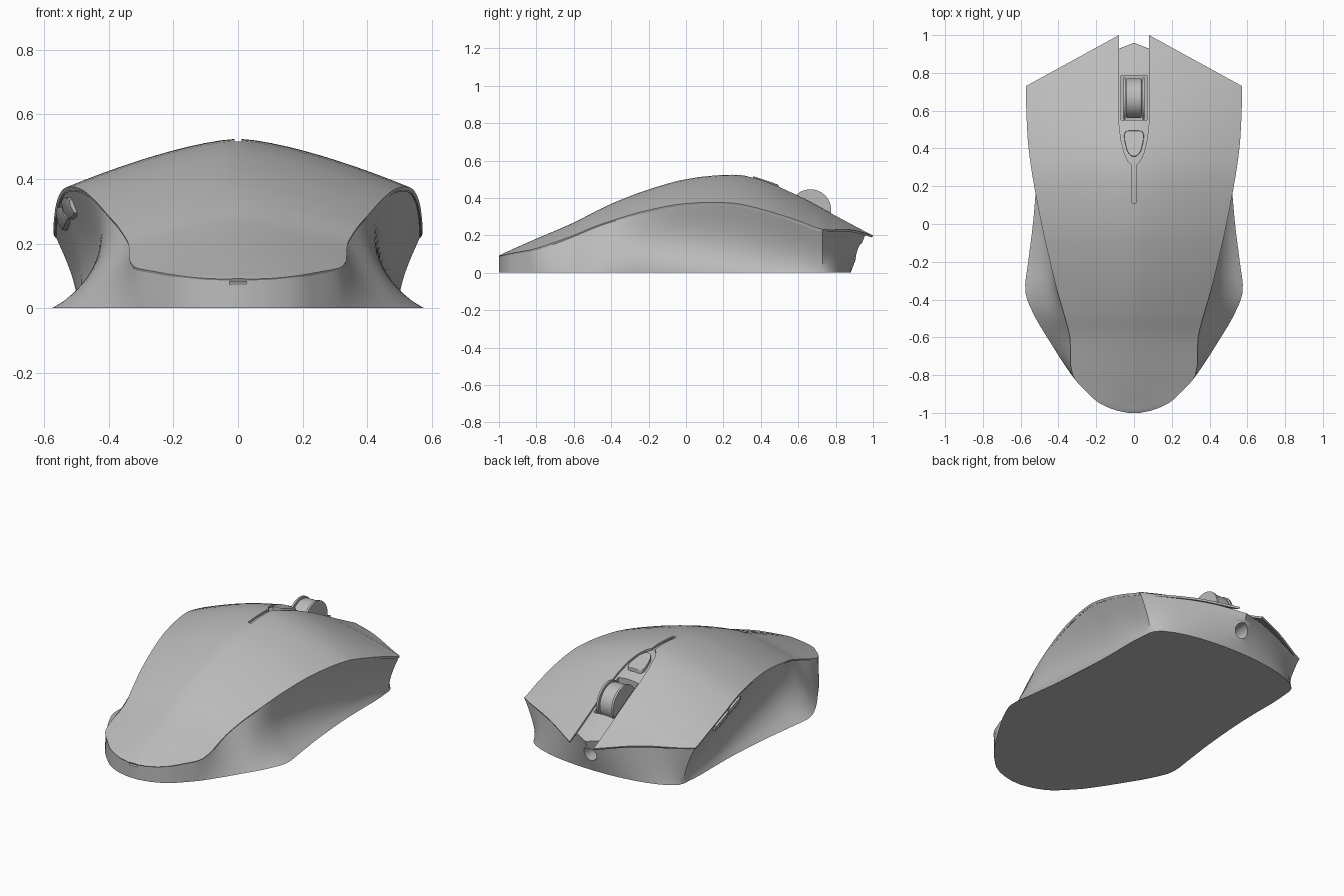
import bpy, bmesh, math
from mathutils import Vector

if "Cube" in bpy.data.objects:
    bpy.data.objects.remove(bpy.data.objects["Cube"])

grey = bpy.data.materials.new("plain grey")
grey.use_nodes = True
grey.diffuse_color = (0.5, 0.5, 0.5, 1)
grey.node_tree.nodes["Principled BSDF"].inputs["Base Color"].default_value = (0.5, 0.5, 0.5, 1)

# Stations: y, base half width, shell half width, shell edge z, ridge z, side hollow
ROWS = [
    (-1.0, .03, .03, .09, .092, 0), (-.985, .10, .10, .092, .10, 0),
    (-.95, .18, .18, .10, .115, 0), (-.9, .24, .24, .11, .138, 0),
    (-.8, .33, .325, .13, .182, 0), (-.6, .46, .34, .20, .268, .005),
    (-.48, .53, .37, .25, .33, .015), (-.36, .575, .405, .29, .385, .05),
    (-.2, .56, .445, .335, .445, .07), (0, .535, .49, .37, .50, .07),
    (.25, .515, .537, .372, .525, .055), (.42, .51, .56, .335, .497, .04),
    (.6, .51, .57, .278, .42, .03), (.73, .50, .572, .232, .35, .015),
    (.88, .50, .572, .23, .267, .01), (1.0, .50, .572, .20, .203, 0)]
CORNER = .73


def sample(y, k):
    """Smooth interpolation of column k at y."""
    y = max(-1, min(1, y))
    i = next(j for j in range(len(ROWS) - 1) if y <= ROWS[j + 1][0])

    def slope(j):
        a, b = ROWS[max(j - 1, 0)], ROWS[min(j + 1, len(ROWS) - 1)]
        return (b[k] - a[k]) / (b[0] - a[0])
    p, q = ROWS[i], ROWS[i + 1]
    h = q[0] - p[0]
    t = (y - p[0]) / h
    u = 1 - t
    return (p[k] * u * u * (1 + 2 * t) + q[k] * t * t * (1 + 2 * u)
            + h * t * u * (u * slope(i) - t * slope(i + 1)))


def shell_w(y):
    w = sample(y, 2)
    return w if y <= CORNER else w + (.08 - w) * (y - CORNER) / (1 - CORNER)


def shell_z(x, y):
    s = min(1, abs(x) / shell_w(y))
    return sample(y, 4) + (sample(y, 3) - sample(y, 4)) * s ** 1.45


def side(y, t):
    """Point on the +x side wall, t from the base to the shell edge."""
    v = max(0, (y - CORNER) / (1 - CORNER))
    arc = v * math.pi / 2
    base = Vector((sample(y, 1) * math.cos(arc), min(y, CORNER) + .15 * math.sin(arc), 0))
    top = Vector(((shell_w(min(y, CORNER)) - .004) * (1 - v), min(y, CORNER) + .23 * v, 0))
    top.z = shell_z(top.x, top.y) - .005 - .012 * v
    p = base.lerp(top, t)
    p.x -= sample(y, 5) * (1 - v) * math.sin(math.pi * t ** .75)
    return p


def finish(name, bm, smooth=35):
    bmesh.ops.remove_doubles(bm, verts=bm.verts, dist=.0004)
    bmesh.ops.recalc_face_normals(bm, faces=bm.faces)
    me = bpy.data.meshes.new(name)
    bm.to_mesh(me)
    bm.free()
    me.materials.append(grey)
    ob = bpy.data.objects.new(name, me)
    bpy.context.collection.objects.link(ob)
    shade(ob, smooth)
    return ob


def shade(ob, angle=35):
    bpy.ops.object.select_all(action='DESELECT')
    ob.select_set(True)
    bpy.context.view_layer.objects.active = ob
    bpy.ops.object.shade_smooth_by_angle(angle=math.radians(angle))


def loft(name, rings, closed):
    bm = bmesh.new()
    vs = [[bm.verts.new(p) for p in r] for r in rings]
    n = len(rings[0])
    for a, b in zip(vs, vs[1:]):
        for i in range(n if closed else n - 1):
            j = (i + 1) % n
            bm.faces.new((a[i], a[j], b[j], b[i]))
    if closed:
        bm.faces.new(vs[0])
        bm.faces.new(vs[-1])
    return finish(name, bm)


def prism(name, outline, low, high):
    """Vertical prism; low and high are heights as functions of x, y."""
    rings = [[(x, y, f(x, y)) for x, y in outline] for f in (low, high)]
    return loft(name, rings, True)


def apply(ob, kind, **settings):
    m = ob.modifiers.new(kind.lower(), kind)
    for key, val in settings.items():
        setattr(m, key, val)
    bpy.context.view_layer.objects.active = ob
    bpy.ops.object.modifier_apply(modifier=m.name)


def cut(ob, cutter):
    apply(ob, 'BOOLEAN', operation='DIFFERENCE', solver='EXACT', object=cutter)
    bpy.data.objects.remove(cutter)
    shade(ob)


def mirrored(half):
    return half + [(-x, y) for x, y in reversed(half)]


def cylinder(name, axis, r, depth, at, segs=48):
    bm = bmesh.new()
    bmesh.ops.create_cone(bm, cap_ends=True, segments=segs, radius1=r, radius2=r, depth=depth)
    rot = Vector((0, 0, 1)).rotation_difference(Vector(axis)).to_matrix()
    bmesh.ops.rotate(bm, verts=bm.verts, matrix=rot)
    bmesh.ops.translate(bm, verts=bm.verts, vec=at)
    return finish(name, bm)


stations = [a[0] + (b[0] - a[0]) * k / 4 for a, b in zip(ROWS, ROWS[1:]) for k in range(4)] + [1.0]
SPAN = [math.sin(math.pi / 2 * i / 16) for i in range(-16, 17)]

# Top shell
shell = loft("top_shell", [[(s * shell_w(y), y, shell_z(s * shell_w(y), y)) for s in SPAN]
                           for y in stations], False)
if sum(f.normal.z for f in shell.data.polygons) < 0:
    shell.data.flip_normals()
apply(shell, 'SOLIDIFY', thickness=.012, offset=-1)

# Lower body with hollow sides and tapering nose
rings = []
for y in stations:
    wall = [side(y, i / 14) for i in range(15)]
    top = wall[-1]
    dome = [Vector((s * top.x, top.y, min(shell_z(s * top.x, top.y) - .017, 1)))
            for s in reversed(SPAN[1:-1])]
    left = [Vector((-p.x, p.y, p.z)) for p in reversed(wall)]
    rings.append(wall + dome + left)
body = loft("body", rings, True)

# Channel through the shell for the wheel, with a thin slot behind it
channel = mirrored([(.08, 1.1), (.08, .54), (.07, .45), (.05, .37), (.03, .33), (.011, .31), (.011, .11)])
cut(shell, prism("channel_cutter", channel, lambda x, y: 0, lambda x, y: 1))

# Wheel well and cable hole
well = mirrored([(.068, .785), (.068, .55)])
cut(body, prism("well_cutter", well, lambda x, y: .22, lambda x, y: 1))
cut(body, cylinder("cable_cutter", (0, 1, 0), .042, .3, (0, .95, .115), 32))

# Scroll wheel with side rims
wheel = cylinder("scroll_wheel", (1, 0, 0), .105, .084, (0, .665, .335))
apply(wheel, 'BEVEL', width=.01, segments=3, limit_method='ANGLE')
shade(wheel)
for sx in (-1, 1):
    cylinder("wheel_rim", (1, 0, 0), .111, .012, (sx * .05, .665, .335))


# Teardrop button behind the wheel
def above(d):
    return lambda x, y: shell_z(x, y) + d


tear = mirrored([(.025, .495), (.045, .49), (.053, .47), (.05, .44), (.038, .39), (.022, .365), (.008, .358)])
button = prism("top_button", tear, above(-.03), above(.004))
apply(button, 'BEVEL', width=.005, segments=2, limit_method='ANGLE')
shade(button)

# Two thumb buttons under the shell edge on one side
for name, y0, y1 in (("rear_thumb_button", .22, .355), ("front_thumb_button", .37, .51)):
    rings = []
    for i in range(9):
        y = y0 + (y1 - y0) * i / 8
        end = 1 - .35 * abs(i / 4 - 1) ** 4
        pts = []
        for t, out in ((.76, -.02), (.77, .014), (.85, .02), (.93, .014), (.94, -.02)):
            p = side(y, .85 + (t - .85) * end)
            pts.append((-p.x - out * end, p.y, p.z))
        rings.append(pts)
    loft(name, rings, True)
